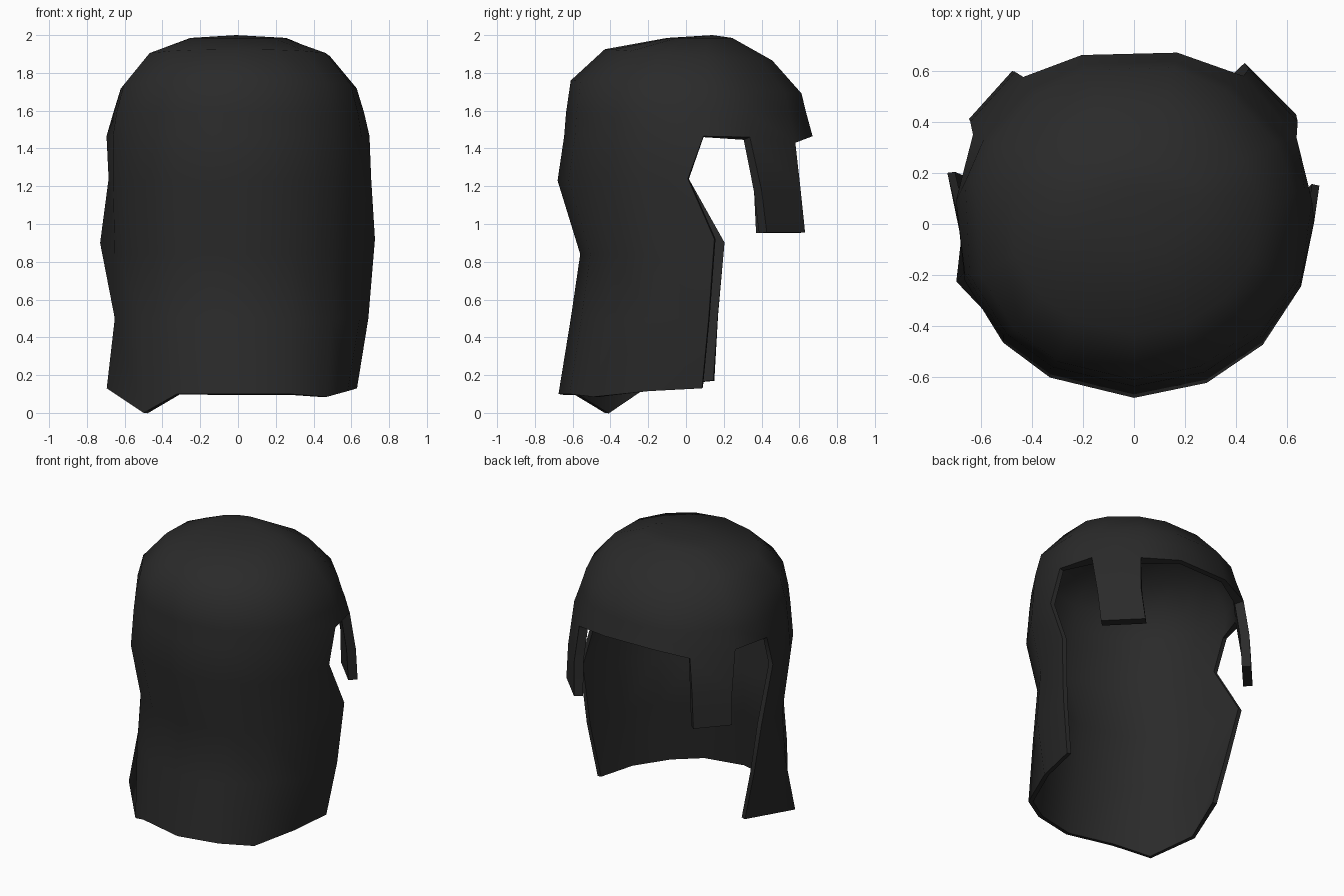
import bpy, bmesh
from math import sin, cos, radians

if "Cube" in bpy.data.objects:
    bpy.data.objects.remove(bpy.data.objects["Cube"], do_unlink=True)

hair = bpy.data.materials.new("soft_black")
hair.use_nodes = True
colour = (0.023, 0.023, 0.023, 1)
hair.diffuse_color = colour
hair.node_tree.nodes["Principled BSDF"].inputs["Base Color"].default_value = colour

# Column directions around the head, counter-clockwise from +x
ANGLES = [11, 30, 56, 76, 107, 127, 149, 166, 199, 223, 242, 270, 294, 316, 339]
N = len(ANGLES)

bm = bmesh.new()


def ring_point(angle, z, rx, back, front, tilt=0):
    """Point on an elliptical ring; tilt raises the back of the ring."""
    a = radians(angle)
    mid, ry = (back + front) / 2, (front - back) / 2
    return bm.verts.new((rx * cos(a), mid + ry * sin(a), z - tilt * sin(a)))


# Crown: height, half width, back y, front y, tilt
crown = [(1.985, 0.26, -0.1, 0.25, 0), (1.895, 0.495, -0.43, 0.47, 0.03),
         (1.725, 0.64, -0.61, 0.63, 0.035), (1.59, 0.68, -0.635, 0.655, 0)]
rings = [[ring_point(a, *row) for a in ANGLES] for row in crown]

# Rim of the crown, pushed out where the front locks hang
lock_columns = (1, 2, 5, 6)
rim = []
for i, a in enumerate(ANGLES):
    a = {0: 6, 7: 174, 1: 28, 2: 53.5, 6: 151}.get(i, a)
    if i in lock_columns:
        rim.append(ring_point(a, 1.43 if i in (2, 5) else 1.46, 0.72, -0.72, 0.72))
    else:
        rim.append(ring_point(a, 1.465, 0.7, -0.645, 0.69))
rings.append(rim)

top = bm.verts.new((-0.01, 0.14, 2.0))
for i in range(N):
    j = (i + 1) % N
    bm.faces.new((top, rings[0][i], rings[0][j]))
    for upper, lower in zip(rings, rings[1:]):
        bm.faces.new((upper[i], lower[i], lower[j], upper[j]))

# Long back hair: height, half width, back y, then the positions of its
# right-hand and left-hand front edges
back_rows = [(1.23, 0.7, -0.68, (0.705, 0.01, 1.24), (-0.685, 0.01, 1.24)),
             (0.84, 0.69, -0.56, (0.725, 0.15, 0.92), (-0.73, 0.2, 0.9)),
             (0.5, 0.69, -0.61, (0.69, 0.12, 0.5), (-0.65, 0.17, 0.52)),
             (0.1, 0.69, -0.675, (0.63, 0.085, 0.13), (-0.565, 0.15, 0.17))]
back_columns = list(range(8, N))
upper = {i: rim[i] for i in [7] + back_columns + [0]}
for z, rx, back, right, left in back_rows:
    lower = {i: ring_point(ANGLES[i], z, rx, back, 0.68) for i in back_columns}
    lower[0] = bm.verts.new(right)
    lower[7] = bm.verts.new(left)
    for i, j in zip([7] + back_columns, back_columns + [0]):
        bm.faces.new((upper[i], lower[i], lower[j], upper[j]))
    upper = lower

# Uneven hem with one pointed lock on the left
upper[8].co = (-0.695, -0.225, 0.13)
upper[9].co = (-0.5, -0.43, 0)
upper[13].co = (0.47, -0.49, 0.085)
upper[14].co = (0.58, -0.2, 0.115)

# Two front locks hanging from the rim, narrowed at the middle
thick = [rim[i] for i in lock_columns]
for i, j, sides in ((1, 2, ((32, 53.5), (34, 55.5))),
                    (5, 6, ((128, 148), (128.5, 147.5)))):
    edge = (rim[i], rim[j])
    for z, r, pair in zip((1.18, 0.955), (0.755, 0.765), sides):
        low = [ring_point(a, z, r, -r, r) for a in pair]
        thick += low
        bm.faces.new((edge[0], low[0], low[1], edge[1]))
        edge = low

bmesh.ops.recalc_face_normals(bm, faces=bm.faces)
if top.link_faces[0].normal.z < 0:
    bmesh.ops.reverse_faces(bm, faces=bm.faces)
bm.verts.index_update()
thick_ids = [v.index for v in thick]
count = len(bm.verts)
mesh = bpy.data.meshes.new("long_hair")
bm.to_mesh(mesh)
bm.free()
mesh.materials.append(hair)
shell = bpy.data.objects.new("long_hair", mesh)
bpy.context.collection.objects.link(shell)

# Give the hair an inner surface, thicker at the front locks
group = shell.vertex_groups.new(name="thickness")
group.add(range(count), 0.5, "REPLACE")
group.add(thick_ids, 1.0, "REPLACE")
solid = shell.modifiers.new("thickness", "SOLIDIFY")
solid.thickness = 0.06
solid.offset = -1
solid.vertex_group = group.name
bpy.context.view_layer.objects.active = shell
shell.select_set(True)
bpy.ops.object.modifier_apply(modifier=solid.name)
bpy.ops.object.shade_smooth_by_angle(angle=radians(60))
